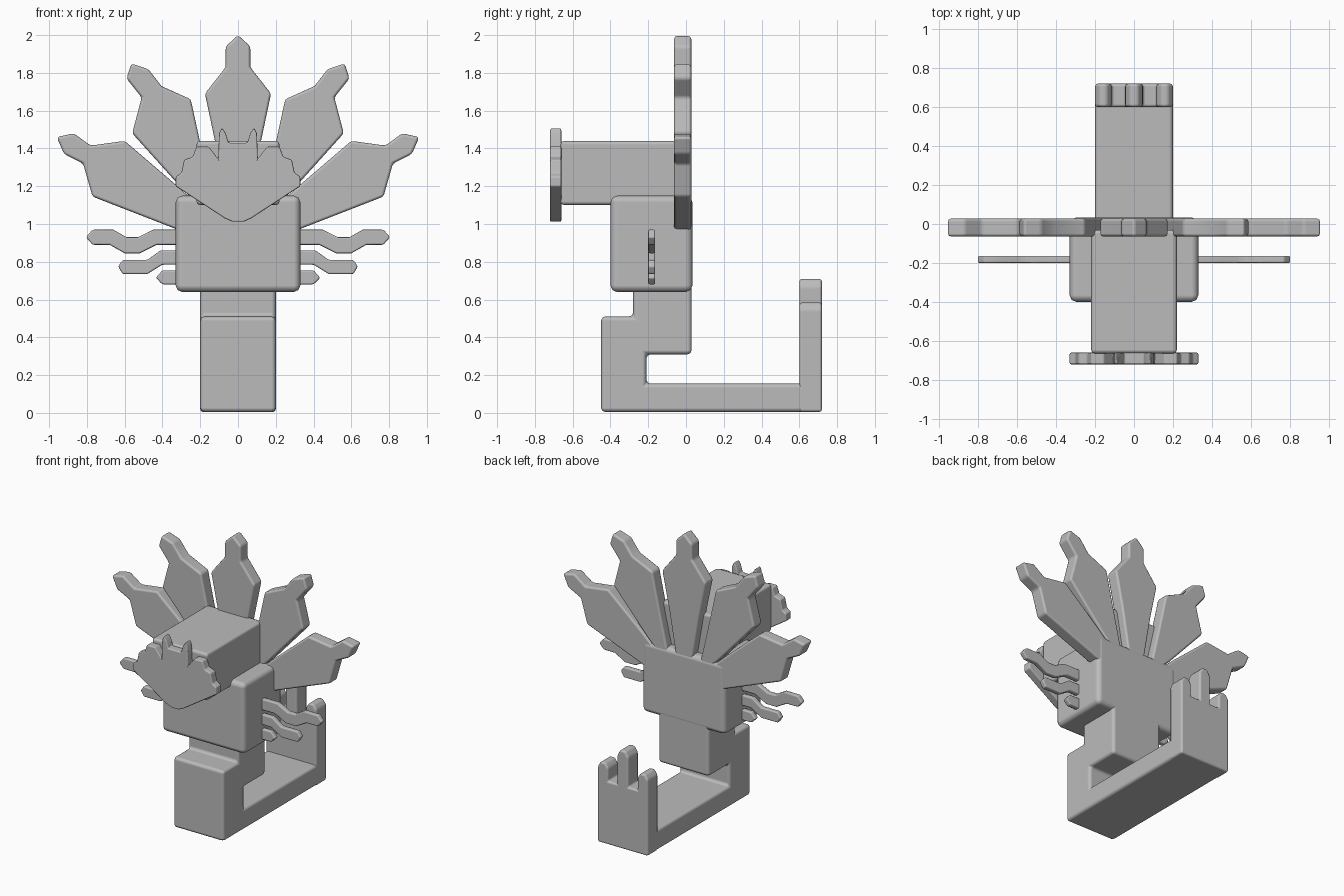
import bpy, bmesh

grey = bpy.data.materials.new("plain_grey")
grey.diffuse_color = (0.5, 0.5, 0.5, 1)


def prism(name, pts, lo, hi, axis="Y", bevel=0.015, mirror=False):
    """Extrude a closed outline along X (points are y,z) or Y (points are x,z)."""
    def at(a, b, t):
        return (t, a, b) if axis == "X" else (a, t, b)
    bm = bmesh.new()
    face = bm.faces.new([bm.verts.new(at(a, b, lo)) for a, b in pts])
    new = bmesh.ops.extrude_face_region(bm, geom=[face])["geom"]
    shift = (hi - lo, 0, 0) if axis == "X" else (0, hi - lo, 0)
    bmesh.ops.translate(bm, verts=[v for v in new if isinstance(v, bmesh.types.BMVert)], vec=shift)
    bmesh.ops.recalc_face_normals(bm, faces=bm.faces[:])
    mesh = bpy.data.meshes.new(name)
    bm.to_mesh(mesh)
    bm.free()
    mesh.materials.append(grey)
    ob = bpy.data.objects.new(name, mesh)
    bpy.context.collection.objects.link(ob)
    bpy.ops.object.select_all(action="DESELECT")
    ob.select_set(True)
    bpy.context.view_layer.objects.active = ob
    bpy.ops.object.shade_smooth_by_angle(angle=0.7)
    if bevel:
        b = ob.modifiers.new("bevel", "BEVEL")
        b.width, b.segments, b.limit_method = bevel, 2, "ANGLE"
        b.harden_normals = True
    if mirror:
        m = ob.modifiers.new("mirror", "MIRROR")
        m.use_mirror_merge = False
    return ob


def box(name, x, y, z, bevel):
    return prism(name, [(-x, z[0]), (x, z[0]), (x, z[1]), (-x, z[1])], y[0], y[1], bevel=bevel)


def symmetric(right):
    """Complete an outline from its right half, running from bottom to top."""
    return right + [(-x, z) for x, z in reversed(right) if x > 0]


# Stepped lower body and long flat foot
prism("lower_body", [(-0.45, 0.005), (0.68, 0.005), (0.68, 0.155), (-0.21, 0.155), (-0.21, 0.31),
                     (0.03, 0.31), (0.03, 0.70), (-0.28, 0.70), (-0.28, 0.51), (-0.45, 0.51)],
      -0.2, 0.2, axis="X", bevel=0.022)

# Upright tail with three prongs
prism("tail_comb", symmetric([(0.2, 0.005), (0.2, 0.55), (0.175, 0.585), (0.14, 0.585), (0.115, 0.55),
                              (0.115, 0.46), (0.045, 0.46), (0.045, 0.67), (0.02, 0.71)]),
      0.6, 0.72, bevel=0.015)

# Chest and head blocks
box("chest", 0.33, (-0.40, 0.034), (0.64, 1.15), 0.035)
box("head", 0.22, (-0.665, -0.03), (1.10, 1.44), 0.02)

# Spiky face plate
prism("face_plate", symmetric([(0.03, 1.012), (0.07, 1.03), (0.33, 1.20), (0.33, 1.25), (0.30, 1.27),
                               (0.285, 1.34), (0.24, 1.355), (0.22, 1.41), (0.155, 1.41), (0.105, 1.345),
                               (0.10, 1.48), (0.085, 1.51), (0.065, 1.48), (0.05, 1.43)]),
      -0.72, -0.66, bevel=0.008)

# Fan of five feathers
prism("middle_feather", symmetric([(0.06, 1.08), (0.12, 1.43), (0.175, 1.69), (0.065, 1.83),
                                   (0.065, 1.94), (0.0, 2.0)]), -0.064, 0.028)
prism("upper_feather", [(0.12, 1.08), (0.20, 1.43), (0.25, 1.66), (0.405, 1.73), (0.475, 1.82),
                        (0.565, 1.85), (0.59, 1.77), (0.51, 1.67), (0.56, 1.48), (0.29, 1.18),
                        (0.19, 1.08)], -0.064, 0.028, mirror=True)
prism("side_feather", [(0.20, 1.09), (0.32, 1.20), (0.60, 1.44), (0.78, 1.415), (0.87, 1.48),
                       (0.96, 1.46), (0.92, 1.37), (0.82, 1.32), (0.77, 1.145), (0.32, 0.97),
                       (0.20, 0.93)], -0.064, 0.028, mirror=True)

# Three wavy arms on each side
arms = {
    "upper_arm": [(0.28, 0.97), (0.45, 0.97), (0.53, 0.93), (0.59, 0.93), (0.66, 0.97), (0.77, 0.97),
                  (0.805, 0.93), (0.77, 0.89), (0.68, 0.89), (0.60, 0.845), (0.52, 0.845), (0.43, 0.89),
                  (0.28, 0.89)],
    "middle_arm": [(0.28, 0.86), (0.41, 0.86), (0.48, 0.81), (0.61, 0.81), (0.635, 0.775), (0.61, 0.735),
                   (0.48, 0.735), (0.40, 0.785), (0.28, 0.785)],
    "lower_arm": [(0.28, 0.755), (0.40, 0.755), (0.435, 0.715), (0.40, 0.68), (0.28, 0.68)],
}
for name, pts in arms.items():
    prism(name, pts, -0.2, -0.163, bevel=0.009, mirror=True)
